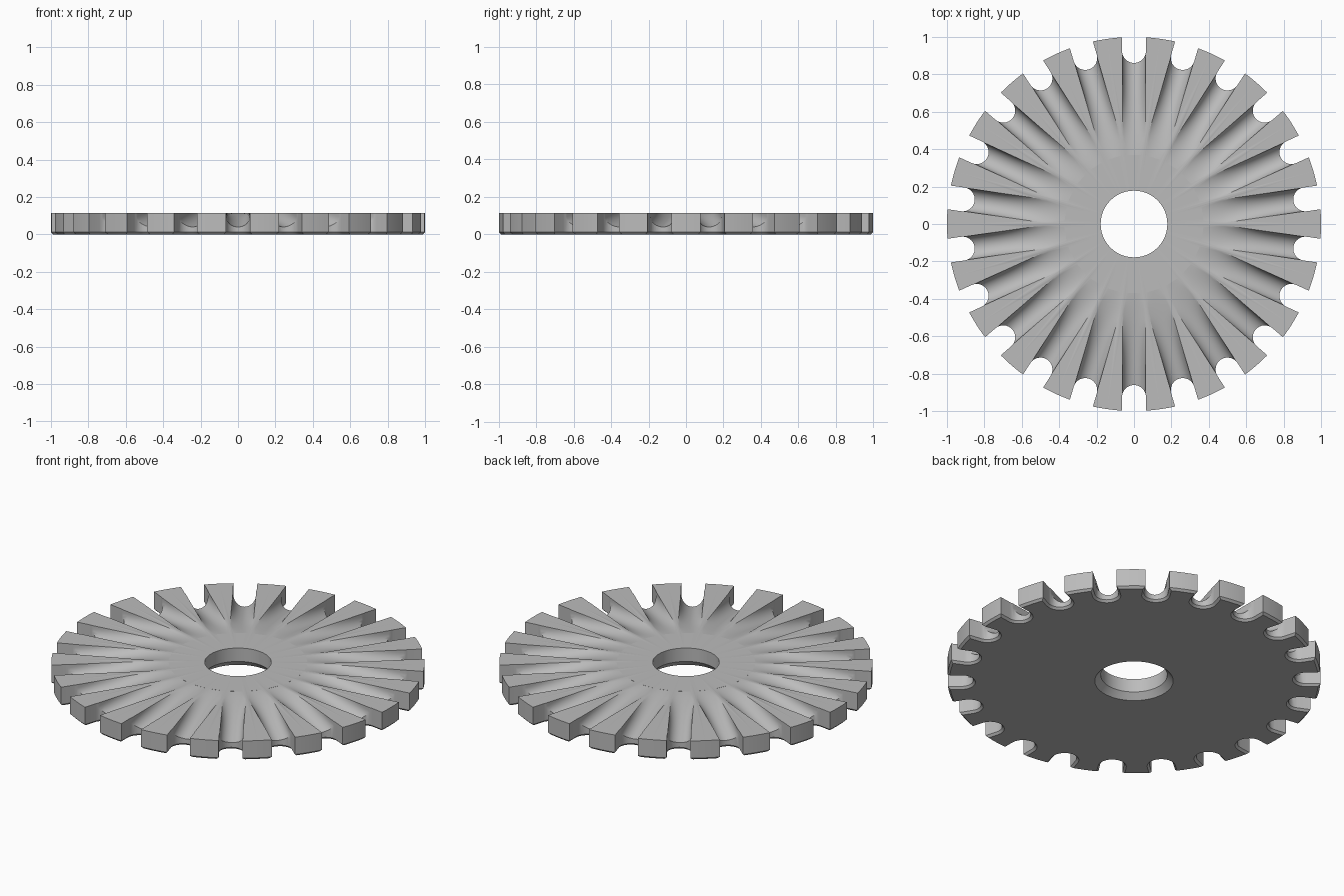
import bpy, bmesh, math
from mathutils import Matrix, Vector

COUNT = 22          # grooves around the wheel
TOP = 0.114         # thickness
SLOT = 0.064        # half width of the rim slots
CHAMFER = 0.012

if "Cube" in bpy.data.objects:
    bpy.data.objects.remove(bpy.data.objects["Cube"])

grey = bpy.data.materials.new("plain grey")
grey.use_nodes = True
grey.diffuse_color = (0.5, 0.5, 0.5, 1)
grey.node_tree.nodes["Principled BSDF"].inputs["Base Color"].default_value = (0.5, 0.5, 0.5, 1)


def loft(bm, rings, closed=False):
    """Skin equal rings of points; cap the ends unless the loft closes on itself."""
    loops = [[bm.verts.new(p) for p in ring] for ring in rings]
    pairs = list(zip(loops, loops[1:]))
    if closed:
        pairs.append((loops[-1], loops[0]))
    else:
        bm.faces.new(loops[0])
        bm.faces.new(loops[-1])
    for a, b in pairs:
        for i in range(len(a)):
            j = (i + 1) % len(a)
            bm.faces.new((a[i], a[j], b[j], b[i]))


def make_object(name, bm):
    bmesh.ops.recalc_face_normals(bm, faces=bm.faces)
    mesh = bpy.data.meshes.new(name)
    bm.to_mesh(mesh)
    bm.free()
    mesh.materials.append(grey)
    obj = bpy.data.objects.new(name, mesh)
    bpy.context.collection.objects.link(obj)
    return obj


def circle(radius, z, steps=COUNT * 8):
    return [(radius * math.cos(math.tau * i / steps),
             radius * math.sin(math.tau * i / steps), z) for i in range(steps)]


def groove_section(y):
    """Arc-bottomed section, deeper and rounder towards the rim."""
    s = (y - 0.36) / 0.5
    depth = 0.074 * s ** 1.25
    width = 0.062 * min(1, 0.6 + 1.8 * s)
    arc_depth = min(depth, width)
    radius = (width ** 2 + arc_depth ** 2) / (2 * arc_depth)
    half = 2 * math.atan(arc_depth / width)
    pts = []
    for i in range(17):
        a = half * (i / 8 - 1)
        pts.append((radius * math.sin(a), y, TOP - depth + radius * (1 - math.cos(a))))
    return pts + [(width, y, TOP + 0.03), (-width, y, TOP + 0.03)]


def slot_outline(grow, z):
    """Round-ended slot open at the rim."""
    w = SLOT + grow
    pts = [(w * math.cos(a), 0.925 + w * math.sin(a), z)
           for a in (-math.pi * i / 16 for i in range(17))]
    return pts + [(-w, 1.1, z), (w, 1.1, z)]


def repeat_around(bm):
    source = bm.verts[:] + bm.edges[:] + bm.faces[:]
    for k in range(1, COUNT):
        new = bmesh.ops.duplicate(bm, geom=source)["geom"]
        bmesh.ops.rotate(bm, verts=[v for v in new if isinstance(v, bmesh.types.BMVert)],
                         cent=Vector(), matrix=Matrix.Rotation(math.tau * k / COUNT, 3, 'Z'))


# Wheel body with a chamfered bore and rim
bm = bmesh.new()
loft(bm, [circle(0.21, 0), circle(1 - CHAMFER, 0), circle(1, CHAMFER),
          circle(1, TOP), circle(0.178, TOP), circle(0.178, 0.035)], closed=True)
wheel = make_object("grooved_wheel", bm)

# Tapering radial grooves
bm = bmesh.new()
loft(bm, [groove_section(0.37 + 0.555 * i / 20) for i in range(21)])
repeat_around(bm)
grooves = make_object("groove_cutter", bm)

# Rim slots, flared at the bottom
bm = bmesh.new()
loft(bm, [slot_outline(2 * CHAMFER, -CHAMFER), slot_outline(0, CHAMFER), slot_outline(0, 0.2)])
repeat_around(bm)
slots = make_object("slot_cutter", bm)

bpy.context.view_layer.objects.active = wheel
wheel.select_set(True)
for cutter in (grooves, slots):
    cutter.hide_render = True
    mod = wheel.modifiers.new(cutter.name, 'BOOLEAN')
    mod.operation = 'DIFFERENCE'
    mod.solver = 'EXACT'
    mod.use_self = True
    mod.object = cutter
    bpy.ops.object.modifier_apply(modifier=mod.name)
    bpy.data.objects.remove(cutter)

bpy.ops.object.shade_smooth_by_angle(angle=math.radians(30))
